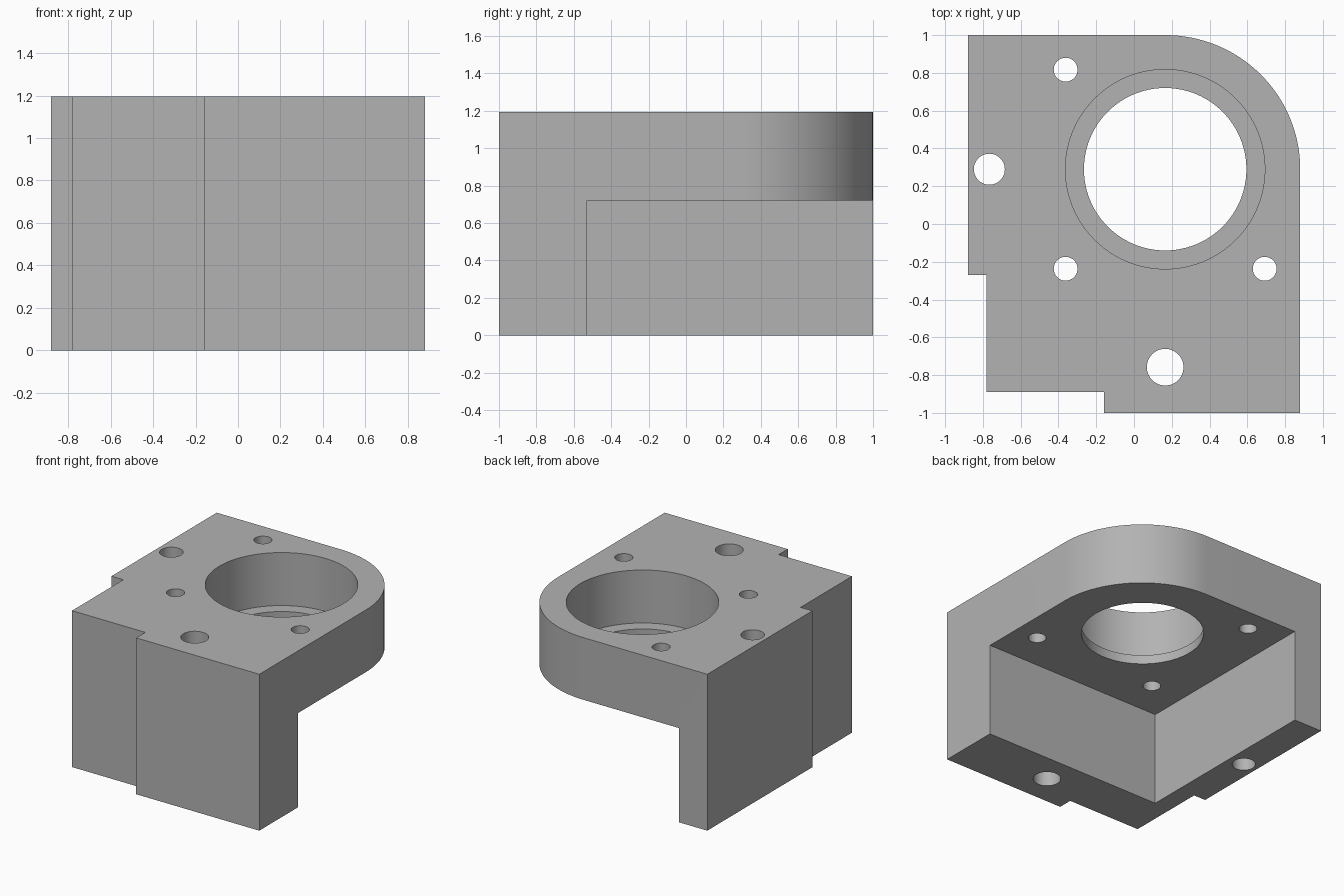
import bpy
from math import pi, sin, cos

cube = bpy.data.objects.get("Cube")
if cube:
    bpy.data.objects.remove(cube, do_unlink=True)

HEIGHT, PLATE_BOTTOM, LEDGE = 1.195, 0.72, 0.79
HALF_X, HALF_Y = 0.88, 1.0
CX, CY = 0.165, 0.29            # bore axis, also centre of the rounded corner
BOLT = 0.527                    # offset of the small holes from the bore axis

grey = bpy.data.materials.new("plain grey")
grey.use_nodes = True
grey.diffuse_color = (0.45, 0.45, 0.45, 1)
grey.node_tree.nodes["Principled BSDF"].inputs["Base Color"].default_value = grey.diffuse_color


def prism(name, outline, z0, z1):
    """Extrude a counter-clockwise outline from z0 to z1."""
    n = len(outline)
    verts = [(x, y, z) for z in (z0, z1) for x, y in outline]
    faces = [list(range(n))[::-1], list(range(n, 2 * n))]
    faces += [(i, (i + 1) % n, n + (i + 1) % n, n + i) for i in range(n)]
    mesh = bpy.data.meshes.new(name)
    mesh.from_pydata(verts, [], faces)
    mesh.materials.append(grey)
    obj = bpy.data.objects.new(name, mesh)
    bpy.context.collection.objects.link(obj)
    return obj


def arc(x, y, rx, ry, end, steps):
    return [(x + rx * cos(end * i / steps), y + ry * sin(end * i / steps))
            for i in range(steps + 1)]


def cut(body, cutter):
    """Subtract the cutter from the body and discard it."""
    cutter.hide_render = True
    mod = body.modifiers.new("cut", "BOOLEAN")
    mod.operation = "DIFFERENCE"
    mod.solver = "EXACT"
    mod.object = cutter
    bpy.ops.object.select_all(action="DESELECT")
    bpy.context.view_layer.objects.active = body
    body.select_set(True)
    bpy.ops.object.modifier_apply(modifier=mod.name)
    bpy.data.objects.remove(cutter, do_unlink=True)


def drill(body, x, y, radius, z0=-0.1, steps=48):
    cut(body, prism("drill", arc(x, y, radius, radius, 2 * pi, steps)[:-1], z0, HEIGHT + 0.1))


# Block with one rounded corner and a stepped notch at the opposite corner
outline = arc(CX, CY, HALF_X - CX, HALF_Y - CY, pi / 2, 32)
outline += [(-HALF_X, HALF_Y), (-HALF_X, -0.27), (-0.78, -0.27),
            (-0.78, -0.89), (-0.16, -0.89), (-0.16, -HALF_Y), (HALF_X, -HALF_Y)]
body = prism("corner_bracket", outline, 0, HEIGHT)

# Open space under the plate, leaving two walls
x0, y0 = -0.64, -0.53
cut(body, prism("recess", [(x0, y0), (2, y0), (2, 2), (x0, 2)], -0.2, PLATE_BOTTOM))

# Stepped bore
drill(body, CX, CY, 0.43, steps=96)
drill(body, CX, CY, 0.528, z0=LEDGE, steps=96)

# Small holes around the bore
for sx, sy in ((-1, 1), (-1, -1), (1, -1)):
    drill(body, CX + sx * BOLT, CY + sy * BOLT, 0.063)

# Long holes down through the walls
drill(body, -0.766, CY, 0.082)
drill(body, CX, -0.758, 0.097)

bpy.ops.object.shade_smooth_by_angle(angle=pi / 6)
